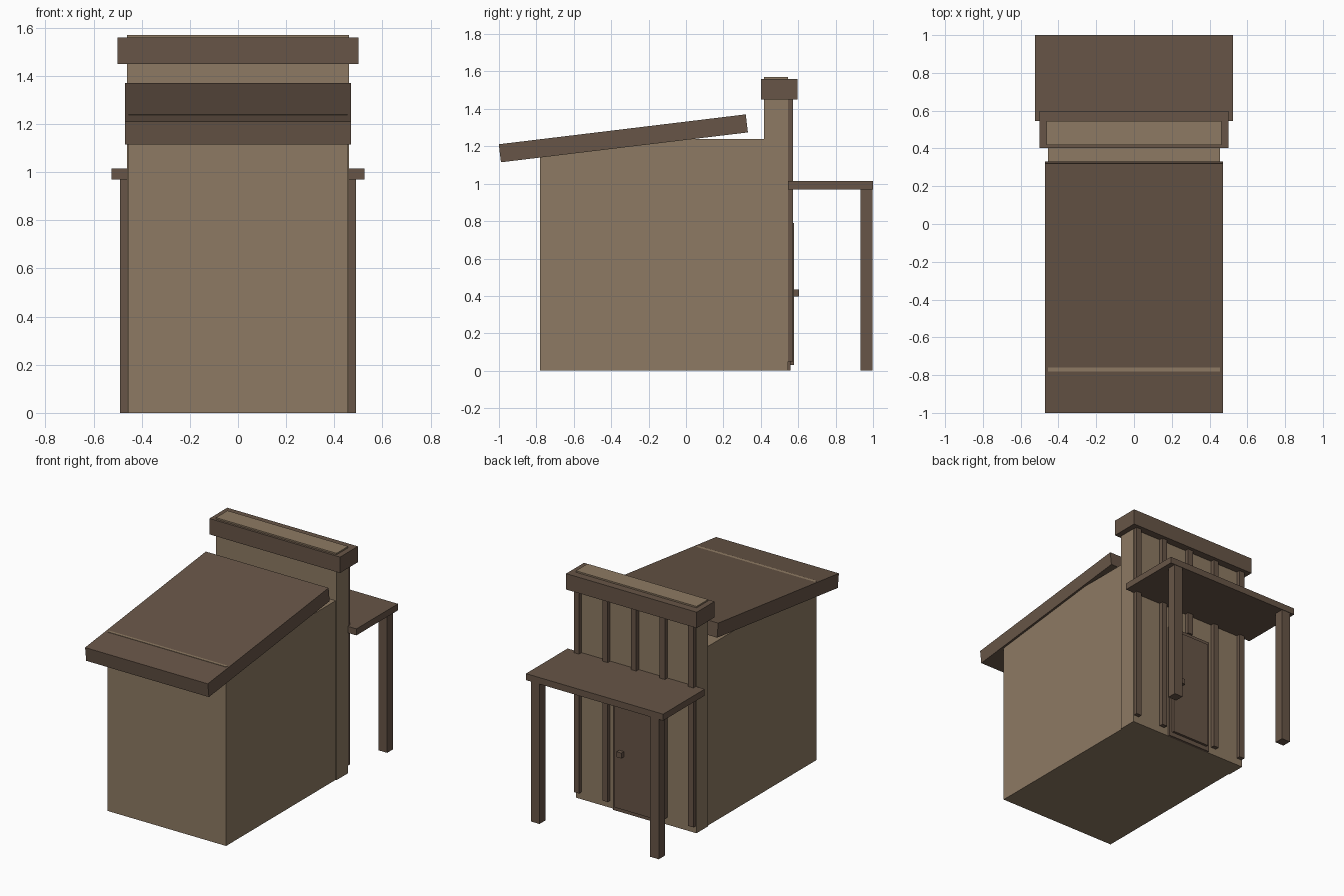
import bpy
import math

cube = bpy.data.objects.get("Cube")
if cube:
    bpy.data.objects.remove(cube, do_unlink=True)


def material(name, rgb):
    mat = bpy.data.materials.new(name)
    mat.use_nodes = True
    mat.diffuse_color = (*rgb, 1)
    mat.node_tree.nodes["Principled BSDF"].inputs["Base Color"].default_value = (*rgb, 1)
    return mat


tan = material("tan boards", (0.27, 0.195, 0.125))
brown = material("dark brown timber", (0.136, 0.091, 0.063))


def box(name, x, y, z, mat, tilt=0):
    """Box from (min, max) ranges, optionally tilted about the x axis."""
    ranges = (x, y, z)
    centre = [(a + b) / 2 for a, b in ranges]
    bpy.ops.mesh.primitive_cube_add(size=1, location=centre, rotation=(tilt, 0, 0))
    obj = bpy.context.object
    obj.name = name
    obj.scale = [b - a for a, b in ranges]
    bpy.ops.object.transform_apply(location=False, rotation=False, scale=True)
    obj.data.materials.append(mat)
    return obj


# Main building and tall false facade
box("body", (-0.455, 0.455), (-0.78, 0.42), (0, 1.24), tan)
box("facade", (-0.462, 0.462), (0.418, 0.545), (0, 1.57), tan)
box("cornice", (-0.5, 0.5), (0.402, 0.597), (1.45, 1.56), brown)

# Sloping roof slab
box("roof", (-0.47, 0.47), (-1.0, 0.33), (1.194, 1.291), brown, math.radians(6.9)).location.y = -0.335

# Upright battens on the facade; the middle one stops above the door
for i in range(-2, 3):
    x = i * 0.219
    bottom = 0.82 if i == 0 else 0.05
    box("batten", (x - 0.02, x + 0.02), (0.54, 0.573), (bottom, 1.46), brown)

# Door with frame and knob
for side in (-1, 1):
    x = side * 0.155
    box("door_frame_side", (x - 0.012, x + 0.012), (0.54, 0.56), (0, 0.82), brown)
box("door_frame_top", (-0.143, 0.143), (0.54, 0.56), (0.79, 0.82), brown)
box("door_sill", (-0.143, 0.143), (0.54, 0.56), (0, 0.03), brown)
box("door", (-0.145, 0.145), (0.54, 0.577), (0.03, 0.79), brown)
box("door_knob", (0.072, 0.108), (0.57, 0.605), (0.398, 0.435), brown)

# Porch canopy on two posts
box("canopy", (-0.525, 0.525), (0.545, 1.0), (0.97, 1.015), brown)
for side in (-1, 1):
    x = side * 0.457
    box("porch_post", (x - 0.033, x + 0.033), (0.932, 0.997), (0, 0.98), brown)
